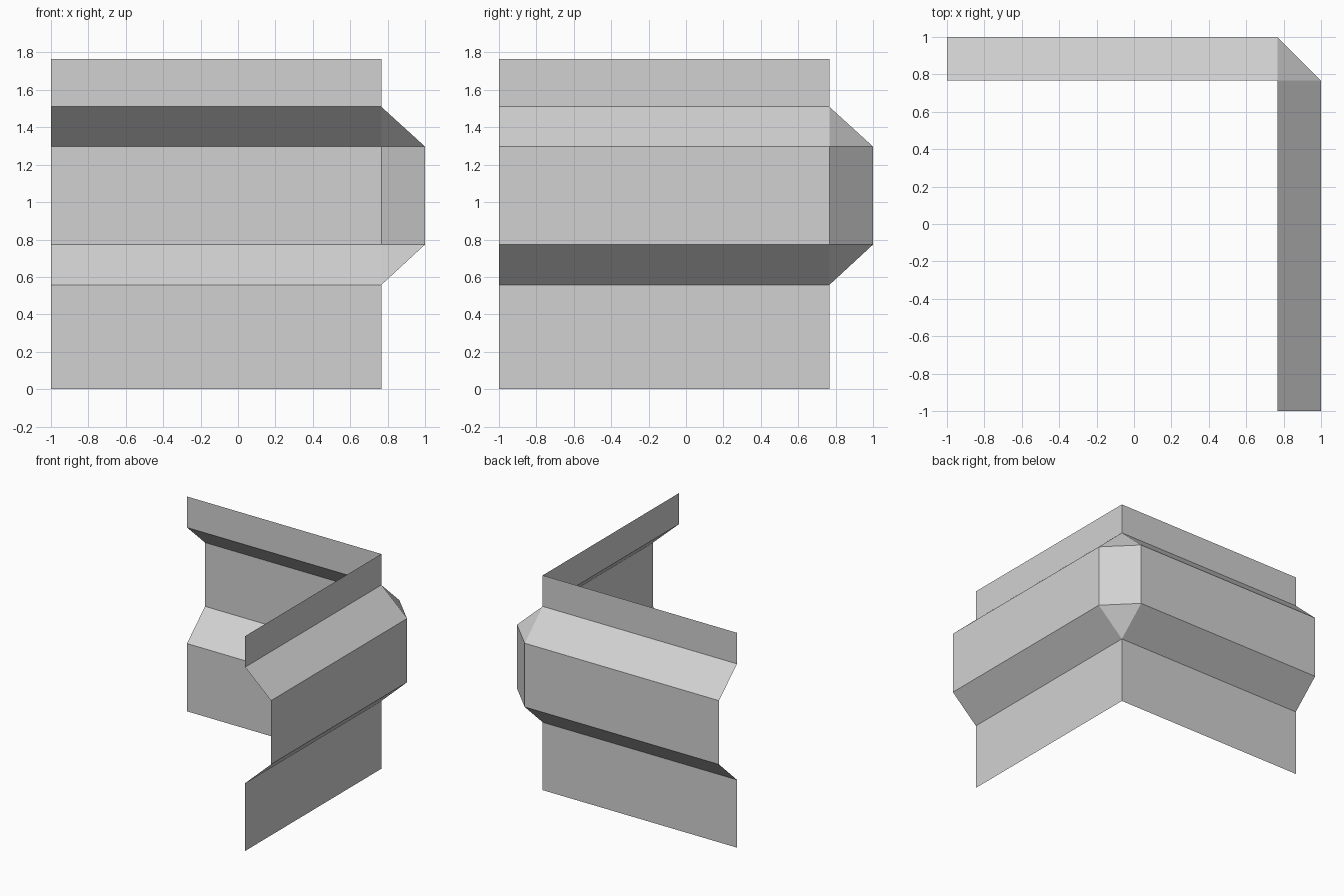
import bpy
import bmesh

cube = bpy.data.objects.get("Cube")
if cube:
    bpy.data.objects.remove(cube, do_unlink=True)

# Plain grey metal
grey = bpy.data.materials.new("plain_grey")
grey.use_nodes = True
colour = (0.64, 0.64, 0.64, 1)
grey.diffuse_color = colour
grey.node_tree.nodes["Principled BSDF"].inputs["Base Color"].default_value = colour

INNER, OUTER, END = 0.766, 1.0, -1.0

# Sheet cross-section: distance from the centre, height
profile = [(INNER, 0), (INNER, 0.557), (OUTER, 0.773),
           (OUTER, 1.297), (INNER, 1.51), (INNER, 1.765)]


def corner_path(reach, z):
    """Plan outline: side wall, chamfered corner, back wall."""
    return [(reach, END, z), (reach, INNER, z), (INNER, reach, z), (END, reach, z)]


# Sweep the cross-section around the corner as a thin open sheet
bm = bmesh.new()
rows = [[bm.verts.new(p) for p in corner_path(r, z)] for r, z in profile]
for low, high in zip(rows, rows[1:]):
    for i in range(len(low) - 1):
        quad = (low[i], low[i + 1], high[i + 1], high[i])
        if sum(a.co != b.co for a, b in ((quad[0], quad[1]), (quad[2], quad[3]))):
            bm.faces.new(quad)

# Collapse the chamfer to a point where the walls meet in a sharp corner
bmesh.ops.remove_doubles(bm, verts=bm.verts[:], dist=0.001)

mesh = bpy.data.meshes.new("corner_panel")
bm.to_mesh(mesh)
bm.free()
mesh.materials.append(grey)
panel = bpy.data.objects.new("corner_panel", mesh)
bpy.context.collection.objects.link(panel)
